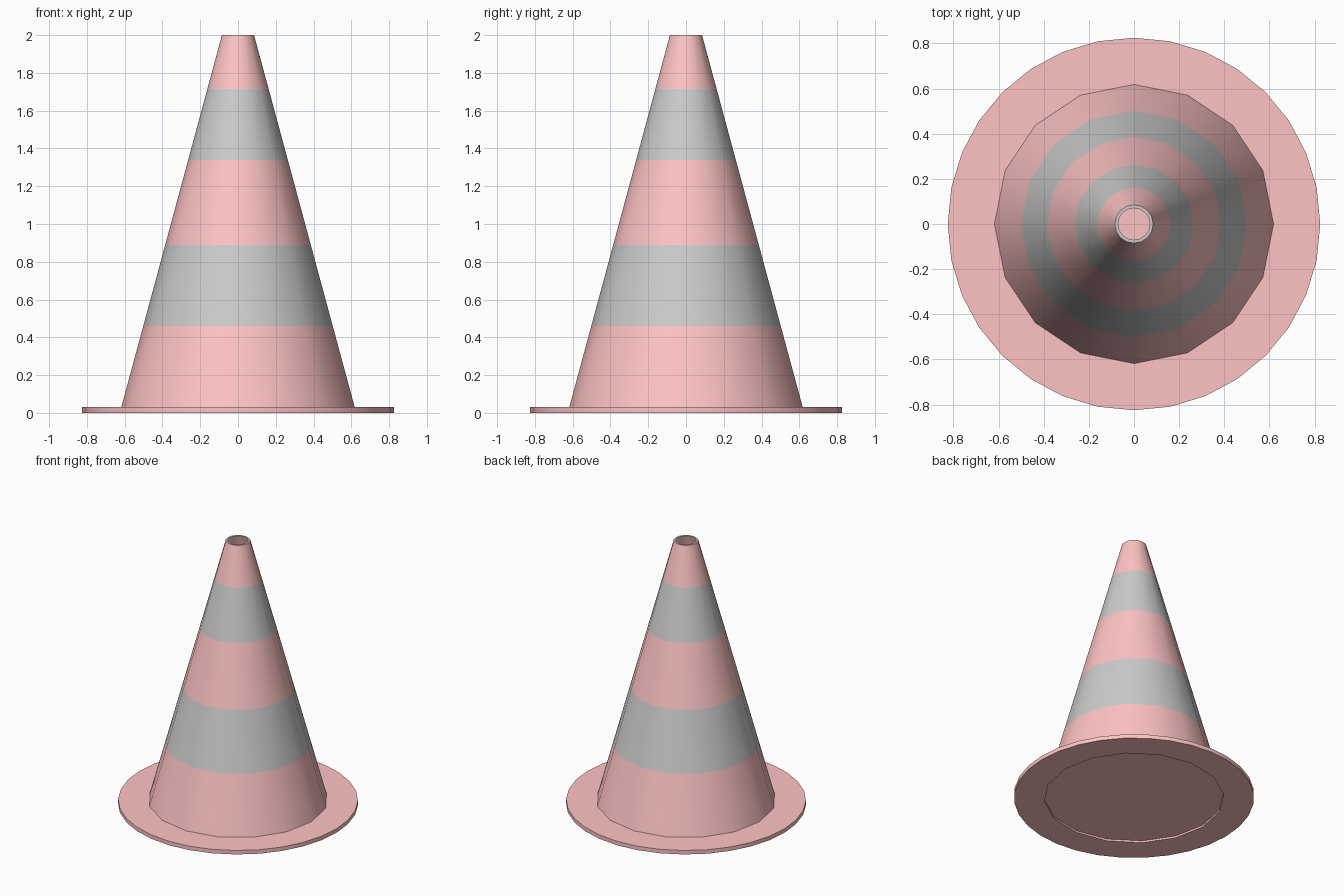
import bpy, bmesh
from math import sin, cos, pi

if "Cube" in bpy.data.objects:
    bpy.data.objects.remove(bpy.data.objects["Cube"])

red = bpy.data.materials.new("red_plastic")
red.diffuse_color = (1.0, 0.55, 0.55, 1)
red.use_nodes = True
red.node_tree.nodes["Principled BSDF"].inputs["Base Color"].default_value = red.diffuse_color
grey = bpy.data.materials.new("grey_band")
grey.diffuse_color = (0.8, 0.8, 0.8, 1)
grey.use_nodes = True
grey.node_tree.nodes["Principled BSDF"].inputs["Base Color"].default_value = grey.diffuse_color


def ring(bm, r, z, n):
    return [bm.verts.new((r * cos(2 * pi * i / n), r * sin(2 * pi * i / n), z)) for i in range(n)]


def bridge(bm, a, b, mat, smooth=True):
    n = len(a)
    for i in range(n):
        j = (i + 1) % n
        f = bm.faces.new((a[i], a[j], b[j], b[i]))
        f.material_index = mat
        f.smooth = smooth


def finish(bm, name):
    bmesh.ops.recalc_face_normals(bm, faces=bm.faces)
    me = bpy.data.meshes.new(name)
    bm.to_mesh(me)
    bm.free()
    me.materials.append(red)
    me.materials.append(grey)
    ob = bpy.data.objects.new(name, me)
    bpy.context.collection.objects.link(ob)
    bpy.ops.object.select_all(action='DESELECT')
    ob.select_set(True)
    bpy.context.view_layer.objects.active = ob
    bpy.ops.object.shade_smooth_by_angle(angle=0.7)
    return ob


# Hollow striped cone: 16 sides, alternating red and grey bands
SIDES, WALL = 16, 0.015
levels = [0.014, 0.46, 0.89, 1.34, 1.715, 2.0]
bm = bmesh.new()
radius = lambda z: 0.618 - (z - 0.03) * (0.618 - 0.085) / 1.97
outer = [ring(bm, radius(z), z, SIDES) for z in levels]
inner = [ring(bm, radius(z) - WALL, max(z, 0.03), SIDES) for z in levels]
for k in range(len(levels) - 1):
    bridge(bm, outer[k], outer[k + 1], k % 2)
    bridge(bm, inner[k + 1], inner[k], k % 2)
bridge(bm, outer[-1], inner[-1], 1, False)
# Closed floor inside the cone, slightly recessed from below
bm.faces.new(inner[0])
bm.faces.new(outer[0])
finish(bm, "cone_body")

# Flat round base plate, with an opening matching the cone foot
bm = bmesh.new()
rims = []
for z in (0.0, 0.03):
    hole, edge = ring(bm, 0.618, z, SIDES), ring(bm, 0.825, z, 32)
    rims.append((hole, edge))
    for i in range(SIDES):
        j, a, b, c = (i + 1) % SIDES, 2 * i, 2 * i + 1, (2 * i + 2) % 32
        bm.faces.new((hole[i], edge[a], edge[b], edge[c], hole[j]))
bridge(bm, rims[0][1], rims[1][1], 0)
bridge(bm, rims[1][0], rims[0][0], 0)
finish(bm, "base_plate")
